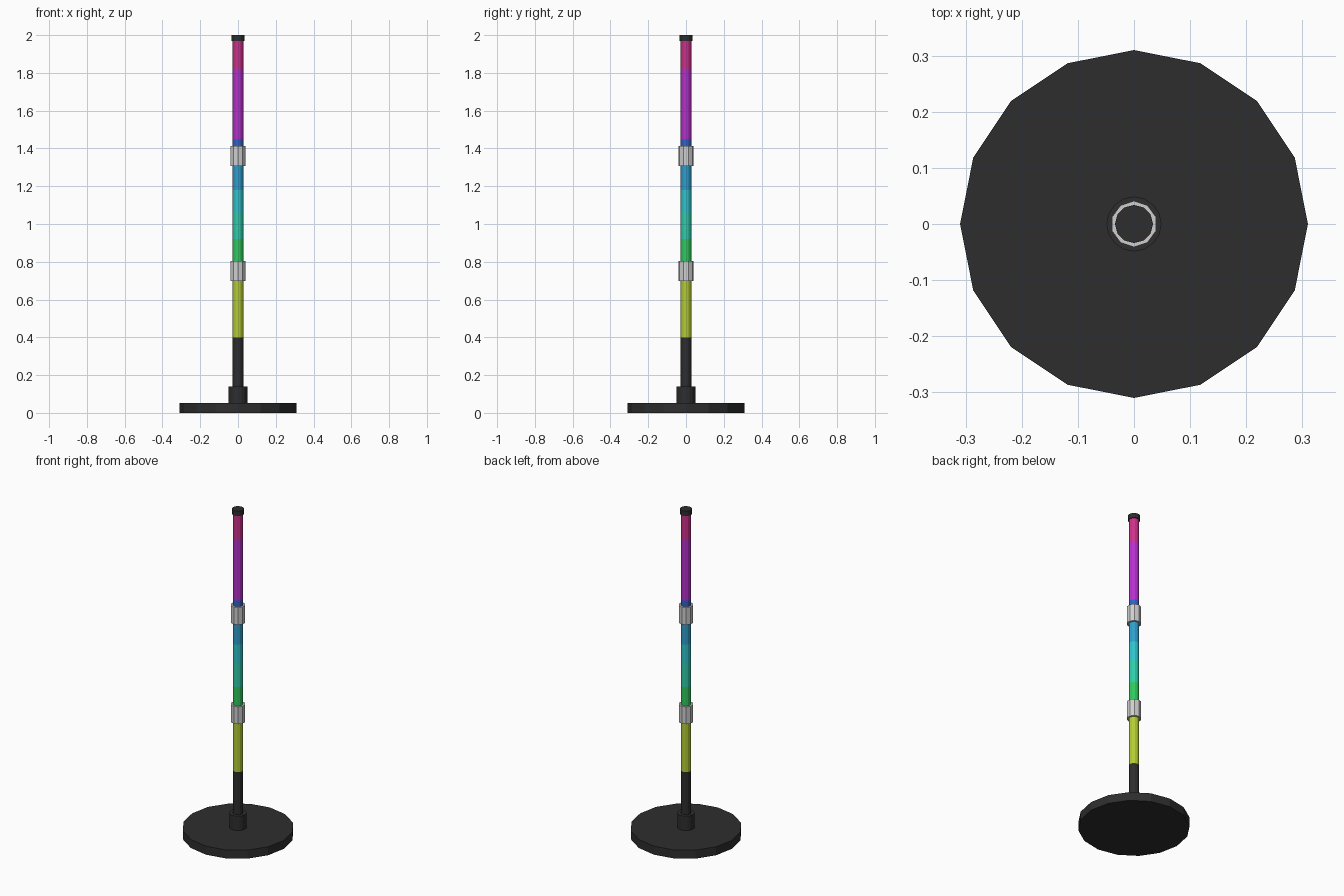
import bpy, bmesh, math

if "Cube" in bpy.data.objects:
    bpy.data.objects.remove(bpy.data.objects["Cube"])


def material(name, rgb):
    m = bpy.data.materials.new(name)
    m.diffuse_color = (*rgb, 1.0)
    m.use_nodes = True
    m.node_tree.nodes["Principled BSDF"].inputs["Base Color"].default_value = m.diffuse_color
    return m


black = material("black", (0.027, 0.027, 0.027))
silver = material("silver", (0.62, 0.62, 0.62))


def lathe(name, profile, sides, mats):
    """Flat-sided solid of revolution; profile is (radius, z), one material per band."""
    bm = bmesh.new()
    rings = []
    for r, z in profile:
        angles = [math.pi / 2 + 2 * math.pi * i / sides for i in range(sides)]
        rings.append([bm.verts.new((r * math.cos(a), r * math.sin(a), z)) for a in angles])
    for k in range(len(rings) - 1):
        low, high = rings[k], rings[k + 1]
        for i in range(sides):
            j = (i + 1) % sides
            bm.faces.new((low[i], low[j], high[j], high[i])).material_index = k
    bm.faces.new(rings[0][::-1]).material_index = 0
    bm.faces.new(rings[-1]).material_index = len(mats) - 1
    mesh = bpy.data.meshes.new(name)
    bm.to_mesh(mesh)
    bm.free()
    for m in mats:
        mesh.materials.append(m)
    obj = bpy.data.objects.new(name, mesh)
    bpy.context.collection.objects.link(obj)


# Weighted foot and socket
lathe("base_disc", [(0.31, 0), (0.31, 0.052)], 16, [black])
lathe("base_socket", [(0.049, 0.05), (0.049, 0.14)], 16, [black])

# Pole with coloured bands, each listed with its upper edge
bands = [
    (0.40, black),
    (0.75, material("lime", (0.46, 0.60, 0.035))),
    (0.92, material("green", (0.03, 0.58, 0.11))),
    (1.06, material("teal", (0.03, 0.60, 0.40))),
    (1.18, material("cyan", (0.03, 0.54, 0.60))),
    (1.36, material("sky_blue", (0.03, 0.34, 0.60))),
    (1.45, material("royal_blue", (0.03, 0.12, 0.60))),
    (1.82, material("purple", (0.46, 0.03, 0.60))),
    (1.975, material("pink", (0.60, 0.03, 0.25))),
]
lathe("pole", [(0.029, 0.1)] + [(0.029, z) for z, _ in bands], 12, [m for _, m in bands])

# Clamping collars and end cap
for name, z in (("lower_collar", 0.752), ("upper_collar", 1.36)):
    lathe(name, [(0.041, z - 0.053), (0.041, z + 0.053)], 10, [silver])
lathe("top_cap", [(0.034, 1.97), (0.034, 2.0)], 12, [black])
